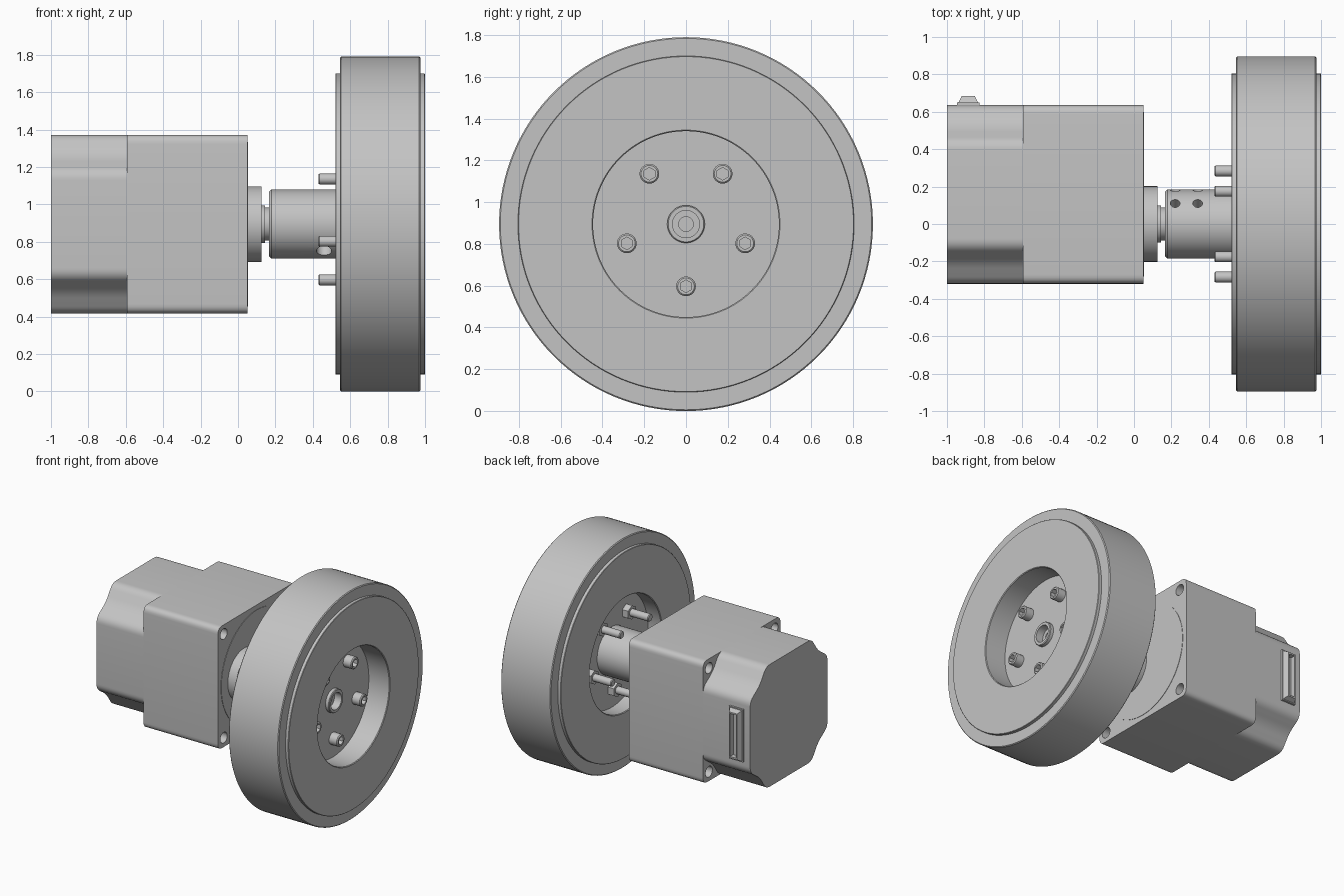
import bpy, bmesh, math
from mathutils import Matrix, Vector

if "Cube" in bpy.data.objects:
    bpy.data.objects.remove(bpy.data.objects["Cube"], do_unlink=True)

AXIS_Z = 0.895      # height of the wheel axis
BODY_Y = 0.158      # motor body sits behind the shaft
HALF = 0.4775       # half width of the motor body

grey = bpy.data.materials.new("plain grey")
grey.use_nodes = True
grey.diffuse_color = (0.55, 0.55, 0.55, 1)
grey.node_tree.nodes["Principled BSDF"].inputs["Base Color"].default_value = grey.diffuse_color


def finish(name, bm, y=0):
    """Turn a bmesh into a grey object placed on the wheel axis."""
    bmesh.ops.remove_doubles(bm, verts=bm.verts, dist=1e-5)
    bmesh.ops.recalc_face_normals(bm, faces=bm.faces)
    mesh = bpy.data.meshes.new(name)
    bm.to_mesh(mesh)
    bm.free()
    mesh.materials.append(grey)
    ob = bpy.data.objects.new(name, mesh)
    ob.location = (0, y, AXIS_Z)
    bpy.context.collection.objects.link(ob)
    return ob


def activate(ob):
    bpy.ops.object.select_all(action="DESELECT")
    ob.select_set(True)
    bpy.context.view_layer.objects.active = ob


def smooth(ob):
    activate(ob)
    bpy.ops.object.shade_smooth_by_angle(angle=math.radians(35))
    return ob


def lathe(name, profile, steps=96):
    """Revolve (x, radius) points about the x axis."""
    bm = bmesh.new()
    verts = [bm.verts.new((x, 0, r)) for x, r in profile]
    edges = [bm.edges.new(pair) for pair in zip(verts, verts[1:])]
    bmesh.ops.spin(bm, geom=verts + edges, cent=(0, 0, 0), axis=(1, 0, 0),
                   angle=math.tau, steps=steps)
    return finish(name, bm)


def rounded(points, radius, steps=6):
    """Round every corner of a closed 2D outline."""
    result = []
    for i, corner in enumerate(points):
        c = Vector(corner)
        a = c + (Vector(points[i - 1]) - c).normalized() * radius
        b = c + (Vector(points[(i + 1) % len(points)]) - c).normalized() * radius
        for k in range(steps + 1):
            t = k / steps
            result.append(a * (1 - t) ** 2 + c * 2 * t * (1 - t) + b * t * t)
    return result


def loft(name, loops, y=0):
    """Bridge equal-length loops of 3D points and cap both ends."""
    bm = bmesh.new()
    rings = [[bm.verts.new(p) for p in loop] for loop in loops]
    for low, high in zip(rings, rings[1:]):
        for i in range(len(low)):
            bm.faces.new((low[i - 1], low[i], high[i], high[i - 1]))
    bm.faces.new(rings[0])
    bm.faces.new(rings[-1])
    return finish(name, bm, y)


def prism(name, outline, x0, x1, y):
    return loft(name, [[(x, p[0], p[1]) for p in outline] for x in (x0, x1)], y)


def drill(ob, holes, segments=24):
    """Cut cylinders given as (centre, direction, radius, length)."""
    bm = bmesh.new()
    for centre, direction, radius, length in holes:
        turn = Vector(direction).to_track_quat("Z", "Y").to_matrix().to_4x4()
        bmesh.ops.create_cone(bm, cap_ends=True, segments=segments, radius1=radius,
                              radius2=radius, depth=length,
                              matrix=Matrix.Translation(centre) @ turn)
    cutter = finish("hole_cutter", bm, ob.location.y)
    cutter.hide_render = True
    bpy.context.view_layer.update()
    activate(ob)
    mod = ob.modifiers.new("holes", "BOOLEAN")
    mod.operation, mod.solver, mod.object = "DIFFERENCE", "EXACT", cutter
    bpy.ops.object.modifier_apply(modifier=mod.name)
    bpy.data.objects.remove(cutter, do_unlink=True)


# Motor: front block with four corner mounting holes
corners = [(1, 1), (-1, 1), (-1, -1), (1, -1)]
square = [(HALF * a, HALF * b) for a, b in corners]
block = prism("motor_front_block", rounded(square, 0.05), -0.593, 0.05, BODY_Y)
drill(block, [((-0.27, 0.405 * a, 0.405 * b), (1, 0, 0), 0.042, 1) for a, b in corners])
smooth(block)

# Motor: rear housing with notched corners
notched = []
for k in range(4):
    turn = Matrix.Rotation(k * math.pi / 2, 2)
    notched += [turn @ Vector(p) for p in ((HALF, 0.28), (0.36, 0.36), (0.28, HALF))]
smooth(prism("motor_rear_housing", rounded(notched, 0.045), -1, -0.593, BODY_Y))

# Motor: faint round pad on the front face
pad = smooth(lathe("motor_face_pad", [(0.04, 0), (0.04, 0.44), (0.053, 0.44), (0.053, 0)]))
pad.location.y = BODY_Y

# Cable socket on the back: tapered frame with a hollow
frame = [(0.06, 0.205, 0.62), (0.06, 0.205, 0.65), (0.052, 0.197, 0.65),
         (0.034, 0.18, 0.685), (0.025, 0.168, 0.685), (0.025, 0.168, 0.645)]
loft("cable_socket", [[(-0.886 + w * a, y, h * b) for a, b in corners] for w, h, y in frame])

# Output boss and shaft
smooth(lathe("motor_boss", [(0.04, 0), (0.04, 0.202), (0.125, 0.202), (0.125, 0.1),
                            (0.145, 0.1), (0.145, 0.088), (0.2, 0.088), (0.2, 0)]))

# Coupling with nose, bore and radial screw holes
coupling = lathe("shaft_coupling", [
    (0.165, 0), (0.165, 0.172), (0.178, 0.184), (0.65, 0.184), (0.65, 0.09), (0.845, 0.09),
    (0.85, 0.085), (0.85, 0.065), (0.79, 0.065), (0.79, 0.035), (0.70, 0.035), (0.70, 0)])
screw_holes = []
for x in (0.22, 0.34):
    for angle in (53, 10):
        d = Vector((0, math.cos(math.radians(angle)), math.sin(math.radians(angle))))
        screw_holes.append((Vector((x, 0, 0)) + d * 0.17, d, 0.026, 0.12))
d = Vector((0, -0.62, -0.785))
screw_holes.append((Vector((0.46, 0, 0)) + d * 0.17, d, 0.04, 0.1))
drill(coupling, screw_holes)
smooth(coupling)

# Wheel hub: thick rim with a recess on both sides of a web
smooth(lathe("wheel_hub", [
    (0.64, 0.088), (0.64, 0.445), (0.525, 0.445), (0.52, 0.45), (0.52, 0.802), (0.523, 0.805),
    (0.997, 0.805), (1, 0.802), (1, 0.45), (0.995, 0.445), (0.82, 0.445), (0.82, 0.088),
    (0.64, 0.088)], 128))

# Tyre
smooth(lathe("tyre", [(0.545, 0.80), (0.545, 0.889), (0.551, 0.895), (0.969, 0.895),
                      (0.975, 0.889), (0.975, 0.80), (0.545, 0.80)], 128))

# Five wheel bolts with socket heads and hexagon nuts
bolt = lathe("wheel_bolt", [
    (0.43, 0), (0.43, 0.024), (0.436, 0.029), (0.815, 0.029), (0.815, 0.047), (0.885, 0.047),
    (0.892, 0.04), (0.892, 0)], 32)
drill(bolt, [((0.89, 0, 0), (1, 0, 0), 0.03, 0.08)], 6)
smooth(bolt)
nut = lathe("wheel_nut", [(0.59, 0), (0.59, 0.055), (0.645, 0.055), (0.645, 0)], 6)
for part in (bolt, nut):
    for k in range(5):
        ob = part
        if k:
            ob = part.copy()
            bpy.context.collection.objects.link(ob)
        a = math.radians(72 * k - 90)
        ob.location = (0, 0.298 * math.cos(a), AXIS_Z + 0.298 * math.sin(a))
